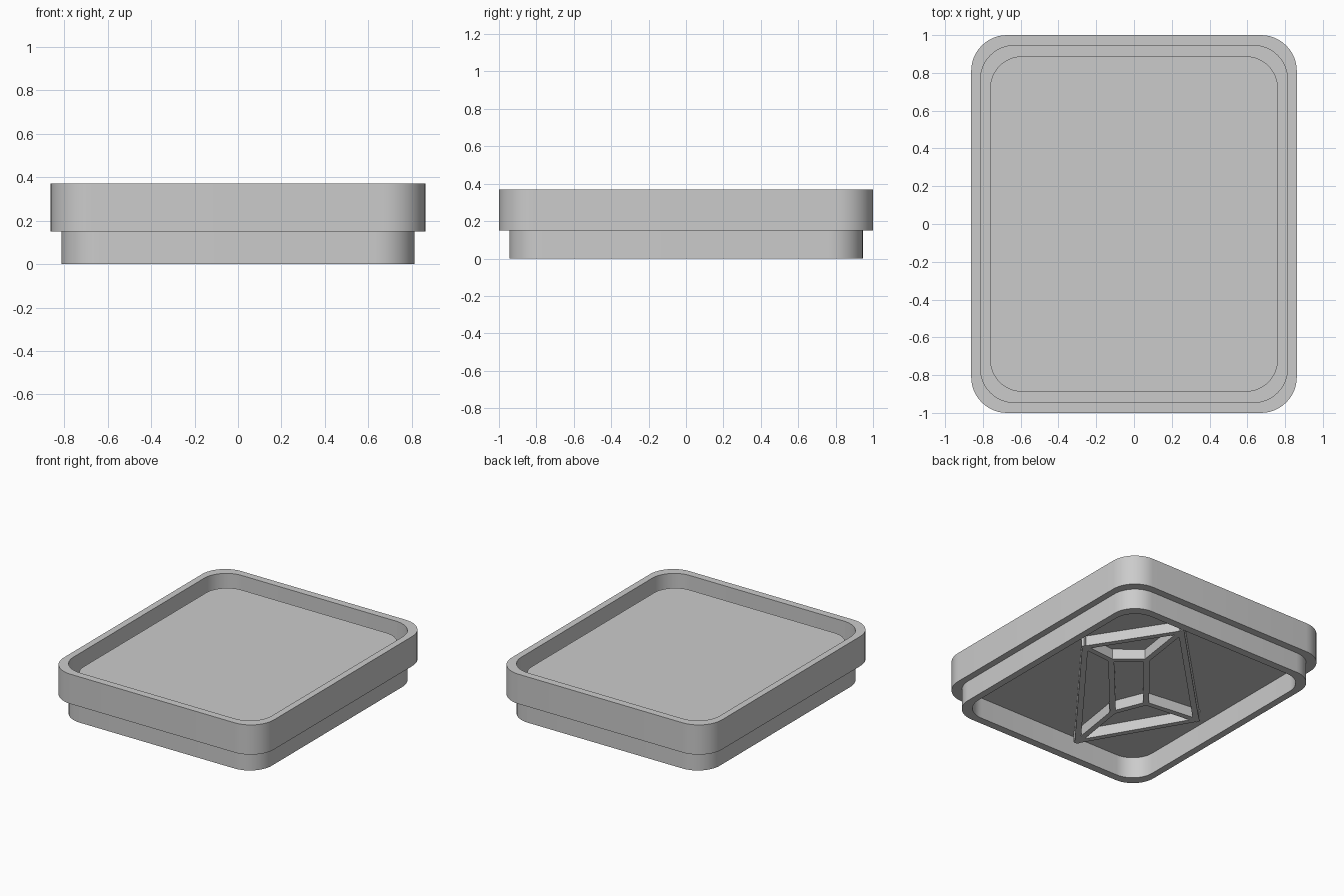
import bpy, bmesh, math
from mathutils import Vector

if "Cube" in bpy.data.objects:
    bpy.data.objects.remove(bpy.data.objects["Cube"])

grey = bpy.data.materials.new("plain_grey")
grey.diffuse_color = (0.6, 0.6, 0.6, 1)
grey.use_nodes = True
grey.node_tree.nodes["Principled BSDF"].inputs["Base Color"].default_value = grey.diffuse_color


def finish(bm, name):
    bmesh.ops.recalc_face_normals(bm, faces=bm.faces)
    mesh = bpy.data.meshes.new(name)
    bm.to_mesh(mesh)
    bm.free()
    mesh.materials.append(grey)
    obj = bpy.data.objects.new(name, mesh)
    bpy.context.collection.objects.link(obj)
    bpy.ops.object.select_all(action='DESELECT')
    obj.select_set(True)
    bpy.context.view_layer.objects.active = obj
    bpy.ops.object.shade_smooth_by_angle(angle=math.radians(30))
    return obj


def rounded_ring(bm, hx, hy, r, z, steps=12):
    """Rounded rectangle of vertices, counter-clockwise."""
    ring = []
    corners = [(1, 1), (-1, 1), (-1, -1), (1, -1)]
    for q, (sx, sy) in enumerate(corners):
        for i in range(steps + 1):
            a = math.pi / 2 * (q + i / steps)
            ring.append(bm.verts.new((sx * (hx - r) + r * math.cos(a),
                                      sy * (hy - r) + r * math.sin(a), z)))
    return ring


# Tray body: one section run from the underside, over the lip and rim,
# down into the stacking groove and up to the raised floor
OUTER, LIP, INNER = (0.862, 1.0, 0.19), (0.813, 0.945, 0.18), (0.762, 0.888, 0.17)
section = [(INNER, 0.155), (INNER, 0.0), (LIP, 0.0), (LIP, 0.15),
           (OUTER, 0.15), (OUTER, 0.37), (LIP, 0.37), (LIP, 0.22),
           (INNER, 0.22), (INNER, 0.295)]
bm = bmesh.new()
rings = [rounded_ring(bm, *size, z) for size, z in section]
for a, b in zip(rings, rings[1:]):
    n = len(a)
    for i in range(n):
        j = (i + 1) % n
        bm.faces.new((a[i], a[j], b[j], b[i]))
bm.faces.new(rings[0])
bm.faces.new(rings[-1])
finish(bm, "tray_body")

# Underside ribs: slanted outer frame, small inner frame and four struts
outer = [Vector(p) for p in ((0.58, 0.18), (0.215, 0.75), (-0.62, -0.09), (-0.195, -0.82))]
inner = [Vector(p) for p in ((0.335, 0.16), (0.15, 0.31), (-0.22, -0.135), (-0.125, -0.37))]
bm = bmesh.new()


def rib(p, q, width=0.04, z0=0.08, z1=0.16):
    along = (q - p).normalized() * width / 2
    side = Vector((-along.y, along.x))
    p, q = p - along, q + along
    base = [p - side, q - side, q + side, p + side]
    lo = [bm.verts.new((v.x, v.y, z0)) for v in base]
    hi = [bm.verts.new((v.x, v.y, z1)) for v in base]
    bm.faces.new(lo)
    bm.faces.new(hi)
    for i in range(4):
        j = (i + 1) % 4
        bm.faces.new((lo[i], lo[j], hi[j], hi[i]))


for i in range(4):
    j = (i + 1) % 4
    rib(outer[i], outer[j])
    rib(inner[i], inner[j])
    rib(outer[i], inner[i])
finish(bm, "underside_ribs")
